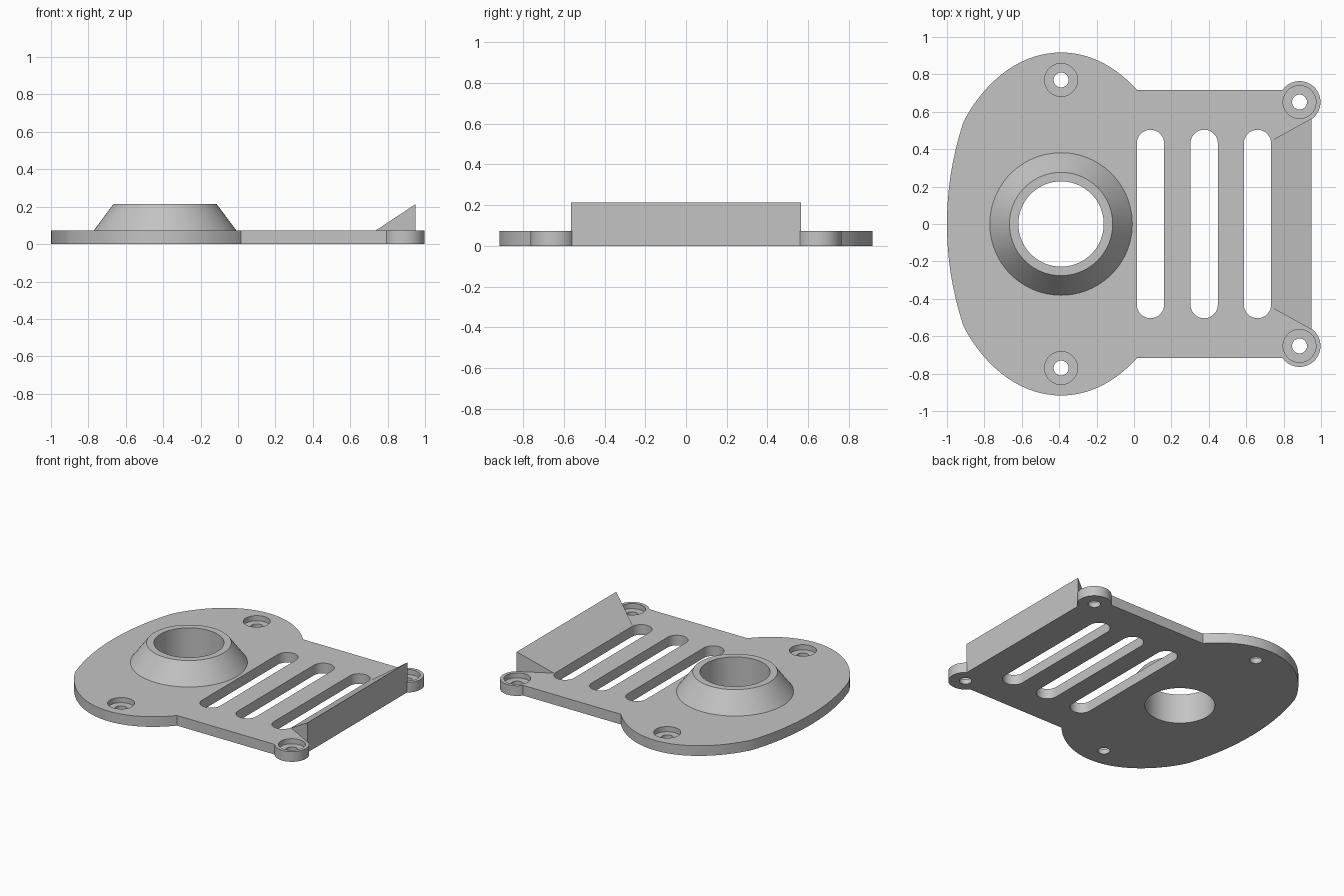
import bpy, bmesh
from math import sin, cos, pi, sqrt

if "Cube" in bpy.data.objects:
    bpy.data.objects.remove(bpy.data.objects["Cube"], do_unlink=True)

GREY = (0.55, 0.55, 0.55, 1.0)
grey = bpy.data.materials.new("plain grey")
grey.use_nodes = True
grey.diffuse_color = GREY
grey.node_tree.nodes["Principled BSDF"].inputs["Base Color"].default_value = GREY

THICK, TOP = 0.073, 0.214      # plate thickness, overall height
EAR = (-0.39, 0.77)            # screw position on the rounded end
CORNER = (0.885, 0.652)        # screw position on the square end
SCREWS = [(x, s * y) for x, y in (EAR, CORNER) for s in (1, -1)]


def finish(name, bm):
    bmesh.ops.recalc_face_normals(bm, faces=bm.faces)
    mesh = bpy.data.meshes.new(name)
    bm.to_mesh(mesh)
    bm.free()
    mesh.materials.append(grey)
    obj = bpy.data.objects.new(name, mesh)
    bpy.context.collection.objects.link(obj)
    return obj


def prism(name, outline, z0, z1):
    """Extrude a flat outline from z0 to z1."""
    bm = bmesh.new()
    face = bm.faces.new([bm.verts.new((x, y, z0)) for x, y in outline])
    out = bmesh.ops.extrude_face_region(bm, geom=[face])
    for v in out["geom"]:
        if isinstance(v, bmesh.types.BMVert):
            v.co.z = z1
    return finish(name, bm)


def circle(x, y, rx, ry=None, n=64):
    ry = ry or rx
    return [(x + rx * cos(2 * pi * i / n), y + ry * sin(2 * pi * i / n)) for i in range(n)]


def slot(x, r, half):
    """Vertical slot outline with round ends."""
    pts = []
    for sign in (1, -1):
        for i in range(25):
            a = pi * i / 24
            pts.append((x + sign * r * cos(a), sign * (half - r + r * sin(a))))
    return pts


def combine(target, other, operation):
    mod = target.modifiers.new(operation, "BOOLEAN")
    mod.operation, mod.object, mod.solver = operation, other, "EXACT"
    bpy.context.view_layer.objects.active = target
    bpy.ops.object.modifier_apply(modifier=mod.name)
    bpy.data.objects.remove(other, do_unlink=True)


# Base plate: oval end trimmed by a shallow arc, square end, corner lugs
oval = [(max(x, 0.73 - sqrt(1.73 ** 2 - y * y)), y)
        for x, y in circle(EAR[0], 0, 0.65, 0.917, 160)]
plate = prism("base_plate", oval, 0, THICK)
square = [(-0.2, -0.716), (0.95, -0.716), (0.95, 0.716), (-0.2, 0.716)]
combine(plate, prism("square_end", square, 0, THICK), "UNION")
for s in (1, -1):
    lug = circle(CORNER[0], s * CORNER[1], 0.112)
    combine(plate, prism("lug", lug, 0, THICK), "UNION")

# Openings: main bore, three vent slots, counterbored screw holes
BORE = 0.228
cuts = [(circle(EAR[0], 0, BORE, n=96), -0.1)]
cuts += [(slot(x, 0.073, 0.504), -0.1) for x in (0.088, 0.375, 0.66)]
for x, y in SCREWS:
    cuts += [(circle(x, y, 0.088), 0.036), (circle(x, y, 0.04, n=32), -0.1)]
for outline, bottom in cuts:
    combine(plate, prism("cutter", outline, bottom, 0.2), "DIFFERENCE")

# Conical collar around the bore
bm = bmesh.new()
profile = [(BORE, THICK), (0.381, THICK), (0.276, TOP), (BORE, TOP)]
rings = [[bm.verts.new((x, y, z)) for x, y in circle(EAR[0], 0, r, n=96)] for r, z in profile]
for k, ring in enumerate(rings):
    upper = rings[(k + 1) % len(rings)]
    for i in range(len(ring)):
        j = (i + 1) % len(ring)
        bm.faces.new((ring[i], ring[j], upper[j], upper[i]))
collar = finish("collar", bm)

# Flared wedge along the square end
bm = bmesh.new()
a, b, c = ([bm.verts.new((x, s * y, z)) for s in (1, -1)]
           for x, y, z in ((0.736, 0.447, THICK), (0.95, 0.565, THICK), (0.95, 0.565, TOP)))
for p, q in ((a, b), (b, c), (c, a)):
    bm.faces.new((p[0], p[1], q[1], q[0]))
for s in (0, 1):
    bm.faces.new((a[s], b[s], c[s]))
wedge = finish("wedge", bm)

# Smooth the round walls, keep the edges sharp
bpy.ops.object.select_all(action="DESELECT")
for obj in (plate, collar):
    obj.select_set(True)
bpy.context.view_layer.objects.active = plate
bpy.ops.object.shade_smooth_by_angle(angle=pi / 7)
